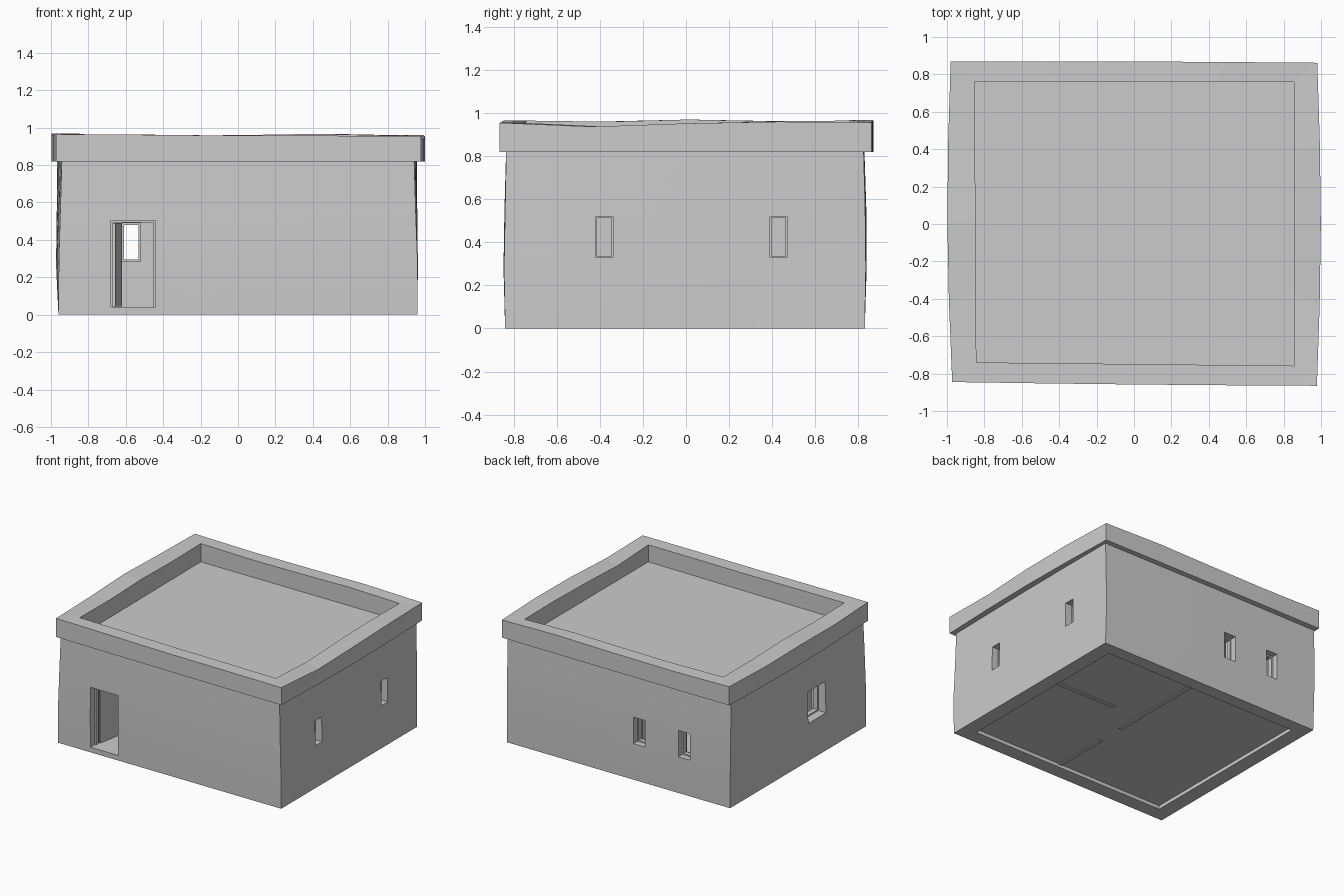
import bpy, bmesh, math
from mathutils import Vector

if "Cube" in bpy.data.objects:
    bpy.data.objects.remove(bpy.data.objects["Cube"])

SEG = 4  # divisions per side, for the hand-built wobble


def loop(corners, z, bow=(0, 0, 0, 0)):
    """Rectangle loop FL, FR, BR, BL; each side bows outward; z is a number or per-point list."""
    out = [(0, -1), (1, 0), (0, 1), (-1, 0)]
    pts = []
    for s in range(4):
        a, b = Vector(corners[s]), Vector(corners[(s + 1) % 4])
        for k in range(SEG):
            t = k / SEG
            p = a.lerp(b, t) + Vector(out[s]) * bow[s] * math.sin(math.pi * t)
            zz = z[len(pts)] if isinstance(z, list) else z
            pts.append((p.x, p.y, zz))
    return pts


def rect(x0, x1, y0, y1):
    return [(x0, y0), (x1, y0), (x1, y1), (x0, y1)]


def ring_solid(name, loops):
    """Skin a closed sequence of loops into a hollow frame-like solid."""
    bm = bmesh.new()
    vs = [[bm.verts.new(p) for p in l] for l in loops]
    n = len(loops[0])
    for i in range(len(vs)):
        a, b = vs[i], vs[(i + 1) % len(vs)]
        for k in range(n):
            bm.faces.new((a[k], a[(k + 1) % n], b[(k + 1) % n], b[k]))
    bmesh.ops.recalc_face_normals(bm, faces=bm.faces)
    return finish(name, bm)


def finish(name, bm):
    me = bpy.data.meshes.new(name)
    bm.to_mesh(me)
    bm.free()
    ob = bpy.data.objects.new(name, me)
    bpy.context.collection.objects.link(ob)
    return ob


def boxes(name, specs):
    bm = bmesh.new()
    for x0, x1, y0, y1, z0, z1 in specs:
        vs = bmesh.ops.create_cube(bm, size=1)['verts']
        for v in vs:
            v.co = ((x0 + x1) / 2 + v.co.x * (x1 - x0),
                    (y0 + y1) / 2 + v.co.y * (y1 - y0),
                    (z0 + z1) / 2 + v.co.z * (z1 - z0))
    return finish(name, bm)


# Adobe walls: outer skin leans in and bulges, inner skin is straight
walls = ring_solid("walls", [
    loop(rect(-.845, .845, -.73, .73), 0),
    loop(rect(-.96, .96, -.84, .83), 0),
    loop([(-.958, -.842), (.96, -.845), (.955, .835), (-.965, .835)], .28, (.004, .004, .004, .012)),
    loop([(-.95, -.838), (.95, -.84), (.955, .832), (-.968, .835)], .55, (.004, .006, .004, .008)),
    loop([(-.942, -.832), (.942, -.835), (.955, .825), (-.968, .828)], .82, (.002, .006, .002, .002)),
    loop(rect(-.845, .845, -.73, .73), .82),
])

# Openings: (wall, centre along wall, width, z0, z1)
openings = [
    ("front", -.56, .24, .04, .505),
    ("right", -.38, .08, .33, .52),
    ("right", .43, .08, .33, .52),
    ("back", -.185, .10, .285, .49),
    ("back", -.57, .10, .285, .49),
    ("left", -.225, .22, .30, .54),
]


def on_wall(side, a0, a1, d0, d1, z0, z1):
    """Box from along-wall range and depth range (distance from centre)."""
    if side == "front":
        return (a0, a1, -d1, -d0, z0, z1)
    if side == "back":
        return (a0, a1, d0, d1, z0, z1)
    if side == "right":
        return (d0, d1, a0, a1, z0, z1)
    return (-d1, -d0, a0, a1, z0, z1)


cutter = boxes("opening_cutter", [on_wall(s, c - w / 2, c + w / 2, .65, 1.1, z0, z1)
                                  for s, c, w, z0, z1 in openings])
cutter.hide_render = True
mod = walls.modifiers.new("openings", 'BOOLEAN')
mod.operation = 'DIFFERENCE'
mod.solver = 'EXACT'
mod.object = cutter
bpy.context.view_layer.objects.active = walls
walls.select_set(True)
bpy.ops.object.modifier_apply(modifier=mod.name)
bpy.data.objects.remove(cutter)
bpy.ops.object.shade_smooth_by_angle(angle=math.radians(25))

# Thin frames lining every opening
for i, (s, c, w, z0, z1) in enumerate(openings):
    t = .011 if s != "right" else .007
    d = .755 if s in ("front", "back") else .87
    a0, a1 = c - w / 2, c + w / 2
    parts = [(a0, a0 + t, z0, z1), (a1 - t, a1, z0, z1), (a0 + t, a1 - t, z1 - t, z1)]
    if s != "front":
        parts.append((a0 + t, a1 - t, z0, z0 + t))
    name = "door_frame" if s == "front" else f"{s}_window_frame_{i}"
    boxes(name, [on_wall(s, p[0], p[1], d, d + .035, p[2], p[3]) for p in parts])

# Door leaf standing open inside
door = boxes("open_door", [(0, .012, 0, .21, .045, .49)])
door.location = (-.668, -.755, 0)
door.rotation_euler.z = math.radians(-10)

# Wavy overhanging parapet
tops = [.965, .962, .957, .957,   # front
        .955, .937, .952, .96,    # right
        .957, .967, .96, .957,    # back
        .965, .962, .97, .96]     # left
outer = [(-.972, -.845), (.978, -.865), (.98, .862), (-.98, .87)]
inner = [(-.843, -.74), (.855, -.758), (.855, .76), (-.852, .76)]
bow = (.003, .02, .003, .022)
parapet = ring_solid("parapet", [
    loop(inner, .815),
    loop(outer, .82, bow),
    loop(outer, tops, bow),
    loop(inner, tops),
])

# Roof deck and floor
boxes("roof_deck", [(-.87, .87, -.77, .77, .80, .823)])
boxes("floor", [(-.845, .845, -.73, .73, .028, .04)])

# Interior partitions, with a gap for a doorway
boxes("partition_front", [(.055, .085, -.73, -.28, .022, .80)])
boxes("partition_back", [(.055, .085, -.07, .73, .022, .80)])
boxes("partition_side", [(.30, .845, .125, .155, .022, .80)])
